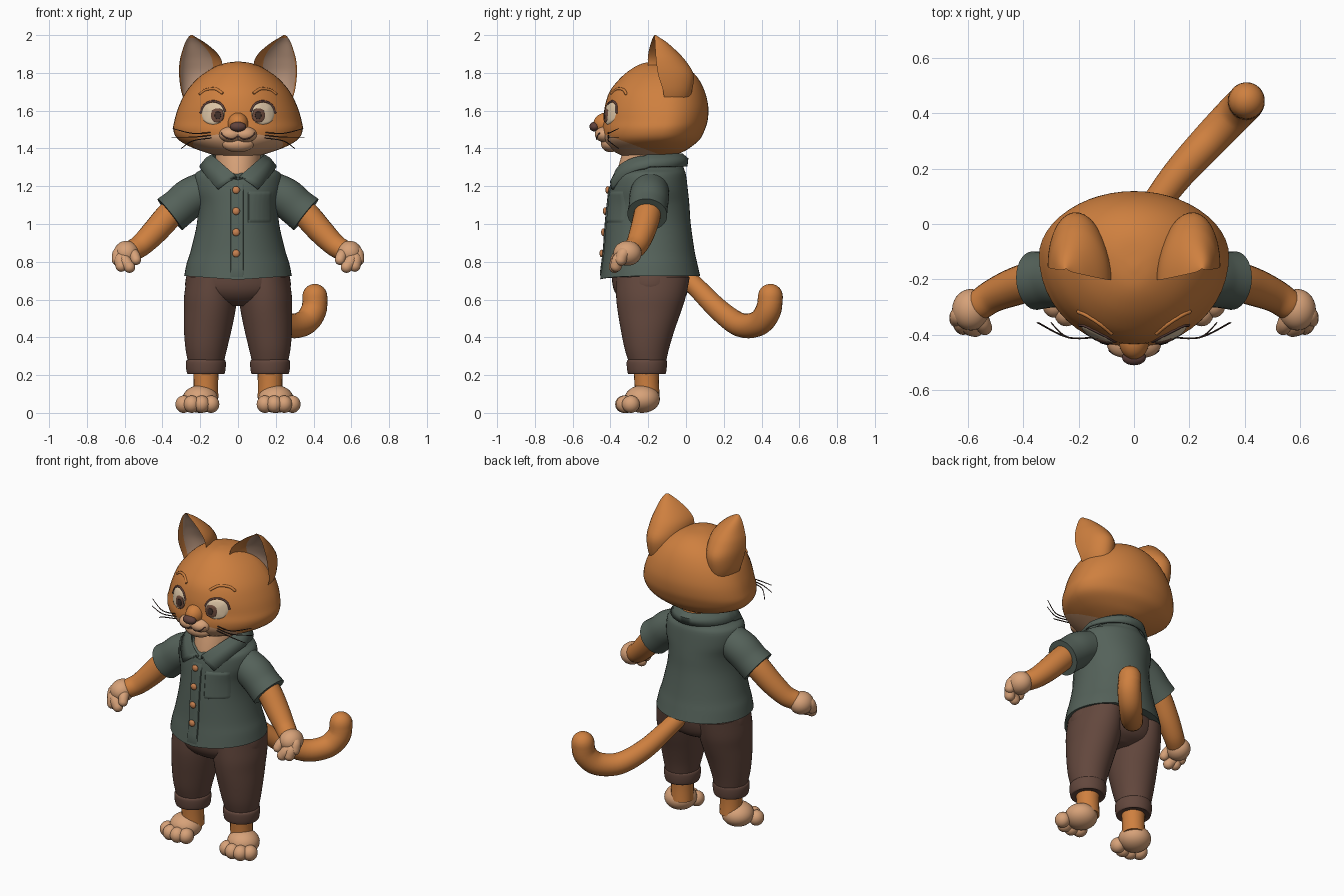
import bpy, bmesh
from math import sin, cos, pi, radians, sqrt
from mathutils import Vector, Matrix
from mathutils.bvhtree import BVHTree

cube = bpy.data.objects.get("Cube")
if cube:
    bpy.data.objects.remove(cube, do_unlink=True)

# Colours
def colour(name, r, g, b):
    m = bpy.data.materials.new(name)
    m.use_nodes = True
    m.diffuse_color = (r, g, b, 1)
    m.node_tree.nodes["Principled BSDF"].inputs["Base Color"].default_value = (r, g, b, 1)
    return m

ORANGE = colour("orange fur", .62, .215, .05)
TAN = colour("tan fur", .68, .36, .19)
EAR = colour("inner ear", .56, .35, .24)
WHITE = colour("eye cream", .72, .56, .38)
IRIS = colour("iris brown", .15, .07, .045)
DARK = colour("dark brown", .05, .028, .022)
NOSE = colour("nose brown", .12, .055, .045)
SHIRT = colour("shirt green", .09, .122, .102)
TROUSERS = colour("trouser brown", .125, .064, .047)
BUTTON = colour("button orange", .58, .22, .08)


def finish(name, bm, mats, mirror=False):
    bmesh.ops.recalc_face_normals(bm, faces=bm.faces)
    me = bpy.data.meshes.new(name)
    bm.to_mesh(me)
    bm.free()
    for m in mats:
        me.materials.append(m)
    me.shade_smooth()
    me.set_sharp_from_angle(angle=radians(50))
    ob = bpy.data.objects.new(name, me)
    bpy.context.collection.objects.link(ob)
    if mirror:
        ob.modifiers.new("mirror", 'MIRROR')
    return ob


def skin(name, rings, mats, mirror=False, closed=True, paint=None):
    # Join rings of points with quads
    bm = bmesh.new()
    rows = [[bm.verts.new(p) for p in ring] for ring in rings]
    n = len(rows[0])
    for i in range(len(rows) - 1):
        for j in range(n if closed else n - 1):
            k = (j + 1) % n
            f = bm.faces.new((rows[i][j], rows[i][k], rows[i + 1][k], rows[i + 1][j]))
            f.material_index = paint(i, j) if paint else 0
    if closed:
        bm.faces.new(rows[0])
        bm.faces.new(rows[-1])
    return finish(name, bm, mats, mirror)


def spline(rows, n=4):
    out = []
    for i in range(len(rows) - 1):
        q = [rows[min(max(i + d, 0), len(rows) - 1)] for d in (-1, 0, 1, 2)]
        for k in range(n):
            t = k / n
            out.append([.5 * (2 * b + (c - a) * t + (2 * a - 5 * b + 4 * c - d) * t * t
                              + (3 * b - a - 3 * c + d) * t ** 3) for a, b, c, d in zip(*q)])
    return out + [list(rows[-1])]


def loft(name, rows, mats, mid=.5, mirror=False, n=48):
    # Rows: height, centre x, half width, front y, back y, rise of sides and back
    rings = []
    for z, x, w, yf, yb, rise in spline([tuple(r) + (0,) * (6 - len(r)) for r in rows]):
        yc = yf + (yb - yf) * mid
        ring = []
        for j in range(n):
            c, s = cos(2 * pi * j / n), sin(2 * pi * j / n)
            y = yc + s * (yb - yc if s > 0 else yc - yf)
            ring.append((x + w * c, y, z + rise * (1 if s > 0 else abs(c))))
        rings.append(ring)
    return skin(name, rings, mats, mirror)


def tube(name, pts, mats, mirror=False, rounded=True, n=20):
    # Points: x, y, z, radius
    path = spline(pts, 5)
    rings = []

    def ring(p, d, r):
        q = d.to_track_quat('Z', 'Y')
        rings.append([p + q @ Vector((r * cos(2 * pi * j / n), r * sin(2 * pi * j / n), 0))
                      for j in range(n)])

    for i, p in enumerate(path):
        a, b = path[max(i - 1, 0)], path[min(i + 1, len(path) - 1)]
        d = (Vector(b[:3]) - Vector(a[:3])).normalized()
        ring(Vector(p[:3]), d, p[3])
    if rounded:
        for k in range(1, 6):
            t = k * pi / 11
            ring(Vector(p[:3]) + d * p[3] * sin(t), d, p[3] * cos(t))
    return skin(name, rings, mats, mirror)


def ball(name, centre, radii, mat, mirror=False):
    bm = bmesh.new()
    bmesh.ops.create_uvsphere(bm, u_segments=28, v_segments=18, radius=1,
                              matrix=Matrix.Translation(centre) @ Matrix.Diagonal((*radii, 1)))
    return finish(name, bm, [mat], mirror)


def split(ob, co, no):
    # Cut along a plane and give the far side the second material
    bm = bmesh.new()
    bm.from_mesh(ob.data)
    bmesh.ops.bisect_plane(bm, geom=bm.verts[:] + bm.edges[:] + bm.faces[:],
                           plane_co=co, plane_no=no)
    for f in bm.faces:
        f.material_index = int((f.calc_center_median() - Vector(co)).dot(Vector(no)) < 0)
    bm.to_mesh(ob.data)
    bm.free()


def front_of(*obs):
    # Depth of the frontmost surface at a given x and z
    trees = [BVHTree.FromPolygons([v.co for v in o.data.vertices],
                                  [p.vertices[:] for p in o.data.polygons]) for o in obs]

    def depth(x, z):
        hits = [t.ray_cast(Vector((x, -2, z)), Vector((0, 1, 0)))[0] for t in trees]
        return min([h.y for h in hits if h] or [-.3])
    return depth


def patch(name, depth, x, z, rx, rz, mat, lift, bulge=0, rounded=True, mirror=False):
    bm = bmesh.new()
    bmesh.ops.create_grid(bm, x_segments=16, y_segments=16, size=1)
    for v in bm.verts:
        u, w = v.co.x, v.co.y
        m = max(abs(u), abs(w))
        if rounded:
            u, w = u * sqrt(1 - w * w / 2), w * sqrt(1 - u * u / 2)
        px, pz = x + rx * u, z + rz * w
        up = lift + bulge * (1 - m * m) if m < .99 else -.003
        v.co = (px, depth(px, pz) - up, pz)
    return finish(name, bm, [mat], mirror)


def line(name, depth, pts, r, mat):
    tube(name, [(x, depth(x, z), z, r) for x, z in pts], [mat], True, n=8)


# Head
head = loft("head", [
    (1.345, 0, .03, -.26, -.18), (1.355, 0, .09, -.32, -.1), (1.38, 0, .175, -.375, -.02),
    (1.41, 0, .255, -.415, .03), (1.45, 0, .32, -.44, .075), (1.5, 0, .343, -.445, .1),
    (1.55, 0, .336, -.437, .115), (1.62, 0, .315, -.43, .118), (1.7, 0, .275, -.405, .1),
    (1.77, 0, .215, -.35, .065), (1.82, 0, .145, -.29, .015), (1.85, 0, .075, -.23, -.05),
    (1.86, 0, .01, -.165, -.145)], [ORANGE, TAN], mid=.6)
split(head, (0, -.2, 1.39), (0, .37, 1))
bridge = ball("nose_bridge", (0, -.42, 1.53), (.055, .07, .06), ORANGE)
pads = ball("muzzle_pads", (.038, -.427, 1.474), (.062, .056, .042), TAN, True)
chin = ball("chin", (0, -.4, 1.425), (.085, .05, .045), TAN)
ball("nose", (0, -.483, 1.515), (.043, .028, .026), NOSE)

# Ears with a cupped front
sides = 32
ear_rings = []
for z, xo, xi, yf, yb in spline([
        (1.62, .27, .12, -.13, 0), (1.7, .3, .1, -.14, .03), (1.79, .312, .085, -.17, .04),
        (1.86, .309, .085, -.18, 0), (1.91, .297, .115, -.18, -.045),
        (1.96, .28, .175, -.175, -.1), (1.99, .262, .225, -.17, -.145),
        (2, .25, .24, -.165, -.16)]):
    ring = []
    for j in range(sides):
        c, s = cos(2 * pi * j / sides), sin(2 * pi * j / sides)
        dx = (xo - xi) / 2 * c
        ring.append(((xo + xi) / 2 + dx, yf + .2 * dx + (yb - yf) * (s if s > 0 else -.55 * s), z))
    ear_rings.append(ring)

def ear_paint(i, j):
    t = 2 * pi * (j + .5) / sides
    return int(sin(t) < 0 and -.6 < cos(t) < .94 and i < 23)

skin("ears", ear_rings, [ORANGE, EAR], True, paint=ear_paint)

# Eyes, lids and brows
face = front_of(head)
eyes = patch("eyes", face, .132, 1.585, .063, .06, WHITE, .003, .01, mirror=True)
on_eye = front_of(head, eyes)
irises = patch("irises", on_eye, .109, 1.575, .036, .04, IRIS, .003, .002, mirror=True)
patch("pupils", front_of(eyes, irises), .107, 1.575, .018, .022, DARK, .002, mirror=True)
line("upper_lids", face, [(.068, 1.595), (.09, 1.635), (.135, 1.65), (.178, 1.63), (.197, 1.59)],
     .006, NOSE)
line("brows", face, [(.08, 1.69), (.12, 1.715), (.17, 1.71), (.2, 1.69)], .008, ORANGE)

# Mouth and whiskers
line("mouth", front_of(head, pads, chin),
     [(0, 1.466), (.03, 1.45), (.065, 1.458), (.088, 1.48)], .004, NOSE)
for i, (x, z) in enumerate([(.345, 1.505), (.35, 1.46), (.3, 1.4)]):
    tube("whiskers_%d" % i, [(.14, -.41, 1.485 - .015 * i, .003),
                             (.24, -.41, 1.48 - .02 * i, .003), (x, -.357, z, .002)],
         [DARK], True, n=6)

# Neck and shirt
neck = loft("neck", [(1.15, 0, .11, -.36, -.05), (1.25, 0, .12, -.37, -.04),
                     (1.4, 0, .12, -.33, -.05)], [ORANGE, TAN])
split(neck, (0, -.2, 0), (0, 1, 0))
shirt = loft("shirt", [
    (.705, 0, .285, -.455, .075, .02), (.78, 0, .272, -.445, .06, .01),
    (.86, 0, .25, -.435, .045), (1, 0, .218, -.425, .025), (1.1, 0, .215, -.415, .018),
    (1.18, 0, .235, -.405, .01), (1.23, 0, .23, -.395, 0, .03),
    (1.23, 0, .19, -.39, -.01, .06), (1.225, 0, .14, -.385, -.02, .1)], [SHIRT])
tube("sleeves", [(.17, -.19, 1.18, .1), (.25, -.195, 1.14, .105), (.31, -.2, 1.09, .103),
                 (.36, -.205, 1.05, .106)], [SHIRT], True, rounded=False, n=32)
chest = front_of(shirt)
patch("placket", chest, -.005, .965, .036, .255, SHIRT, .006, rounded=False)
patch("pocket", chest, .115, 1.09, .064, .085, SHIRT, .007, rounded=False)
for i in range(4):
    z = 1.18 - .112 * i
    ball("button_%d" % i, (-.01, chest(-.01, z) - .01, z), (.02, .012, .02), BUTTON)

# Folded collar
collar_rings = []
for i in range(25):
    a = radians(4 + 176 * i / 24)
    b = a + max(0, radians(30) * (1 - a / radians(90)))
    top = 1.235 + .12 * sin(min(a, pi / 2)) + (.01 if a > pi / 2 else 0)
    collar_rings.append([
        (.13 * sin(a), -.2 - .175 * cos(a), top - .06),
        (.137 * sin(a), -.2 - .185 * cos(a), top),
        (.165 * sin((a + b) / 2), -.2 - .205 * cos((a + b) / 2), top - .02),
        (.197 * sin(b), -.2 - (.225 if b < pi / 2 else .2) * cos(b), top - .06)])
collar = skin("collar", collar_rings, [SHIRT], True, closed=False)
solid = collar.modifiers.new("thickness", 'SOLIDIFY')
solid.thickness = .016
solid.offset = 0

# Arms and hands
tube("arms", [(.27, -.19, 1.14, .07), (.36, -.205, 1.05, .072), (.44, -.23, .96, .068),
              (.51, -.26, .89, .06), (.555, -.29, .862, .056)], [ORANGE], True)
ball("palms", (.59, -.31, .845), (.068, .075, .066), TAN, True)
for i, (x, y, z) in enumerate([(.637, -.345, .81), (.618, -.37, .778), (.575, -.378, .772)]):
    tube("fingers_%d" % i, [(.6, -.315, .845, .035), ((x + .6) / 2 + .012, y + .015, z + .035, .034),
                            (x, y, z, .031)], [TAN], True)
tube("thumbs", [(.57, -.31, .85, .033), (.55, -.355, .835, .03), (.54, -.375, .81, .027)],
     [TAN], True)

# Trousers
loft("trouser_hips", [(.565, 0, .08, -.28, -.08), (.6, 0, .21, -.345, -.015),
                      (.66, 0, .278, -.385, .015), (.76, 0, .265, -.395, .03)], [TROUSERS])
loft("trouser_legs", [
    (.26, .17, .093, -.3, -.108), (.34, .168, .11, -.325, -.09), (.44, .16, .126, -.345, -.06),
    (.54, .15, .136, -.362, -.025), (.62, .145, .14, -.37, 0), (.72, .14, .13, -.37, .02)],
    [TROUSERS], mirror=True)
loft("trouser_cuffs", [
    (.208, .17, .085, -.29, -.12), (.207, .17, .098, -.306, -.108), (.24, .17, .105, -.313, -.102),
    (.275, .17, .104, -.313, -.102), (.284, .17, .09, -.3, -.11)], [TROUSERS], mirror=True)

# Legs and feet
tube("ankles", [(.17, -.205, .08, .066), (.17, -.208, .16, .065), (.17, -.21, .26, .07)],
     [ORANGE], True)
ball("feet", (.2, -.232, .073), (.094, .094, .073), TAN, True)
for i, (x, y) in enumerate([(.142, -.312), (.192, -.328), (.245, -.323), (.288, -.292)]):
    ball("toes_%d" % i, (x, y, .046), (.043, .047, .046), TAN, True)

# Tail
tube("tail", [(.02, -.02, .74, .05), (.07, .06, .66, .052), (.16, .18, .54, .058),
              (.26, .29, .465, .064), (.35, .385, .475, .067), (.4, .435, .54, .068),
              (.407, .447, .617, .066)], [ORANGE])
